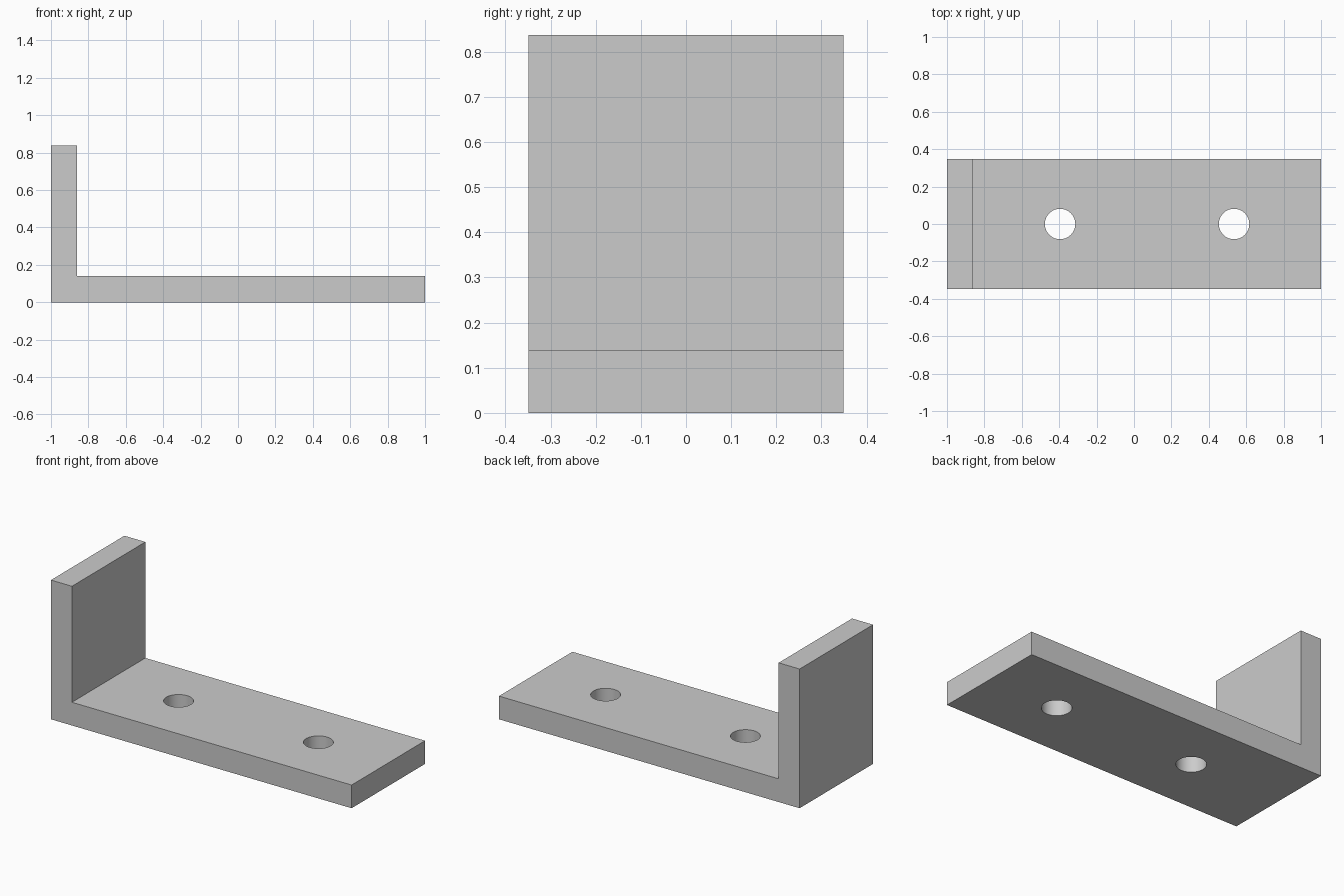
import bpy, bmesh, math

if "Cube" in bpy.data.objects:
    bpy.data.objects.remove(bpy.data.objects["Cube"], do_unlink=True)

U = 1 / 43                       # one millimetre of an 86 mm long bracket
LENGTH, WIDTH, HEIGHT, THICK = 86 * U, 30 * U, 36 * U, 6 * U
HOLE_RADIUS = 3.5 * U
HOLES = (26 * U - 1, 66 * U - 1)

# Plain grey material
grey = bpy.data.materials.new("light_grey")
grey.use_nodes = True
colour = (0.6, 0.6, 0.6, 1)
grey.diffuse_color = colour
grey.node_tree.nodes["Principled BSDF"].inputs["Base Color"].default_value = colour

# L-shaped profile, extruded across the width
x0, x1 = -LENGTH / 2, LENGTH / 2
profile = [(x0, 0), (x1, 0), (x1, THICK), (x0 + THICK, THICK),
           (x0 + THICK, HEIGHT), (x0, HEIGHT)]
bm = bmesh.new()
face = bm.faces.new([bm.verts.new((x, -WIDTH / 2, z)) for x, z in profile])
extruded = bmesh.ops.extrude_face_region(bm, geom=[face])["geom"]
bmesh.ops.translate(bm, vec=(0, WIDTH, 0),
                    verts=[v for v in extruded if isinstance(v, bmesh.types.BMVert)])
bmesh.ops.recalc_face_normals(bm, faces=bm.faces)
mesh = bpy.data.meshes.new("angle_bracket")
bm.to_mesh(mesh)
bm.free()
mesh.materials.append(grey)
bracket = bpy.data.objects.new("angle_bracket", mesh)
bpy.context.collection.objects.link(bracket)

# Two screw holes through the base plate
for x in HOLES:
    bpy.ops.mesh.primitive_cylinder_add(vertices=64, radius=HOLE_RADIUS,
                                        depth=THICK * 2, location=(x, 0, THICK / 2))
    cutter = bpy.context.object
    cutter.name = "hole_cutter"
    cutter.hide_render = True
    cutter.data.materials.append(grey)
    cut = bracket.modifiers.new("screw_hole", 'BOOLEAN')
    cut.operation = 'DIFFERENCE'
    cut.solver = 'EXACT'
    cut.object = cutter
    bpy.ops.object.select_all(action='DESELECT')
    bracket.select_set(True)
    bpy.context.view_layer.objects.active = bracket
    bpy.ops.object.modifier_apply(modifier=cut.name)
    bpy.data.objects.remove(cutter, do_unlink=True)

# Smooth hole walls, sharp plate edges
bpy.ops.object.shade_smooth_by_angle(angle=math.radians(30))
